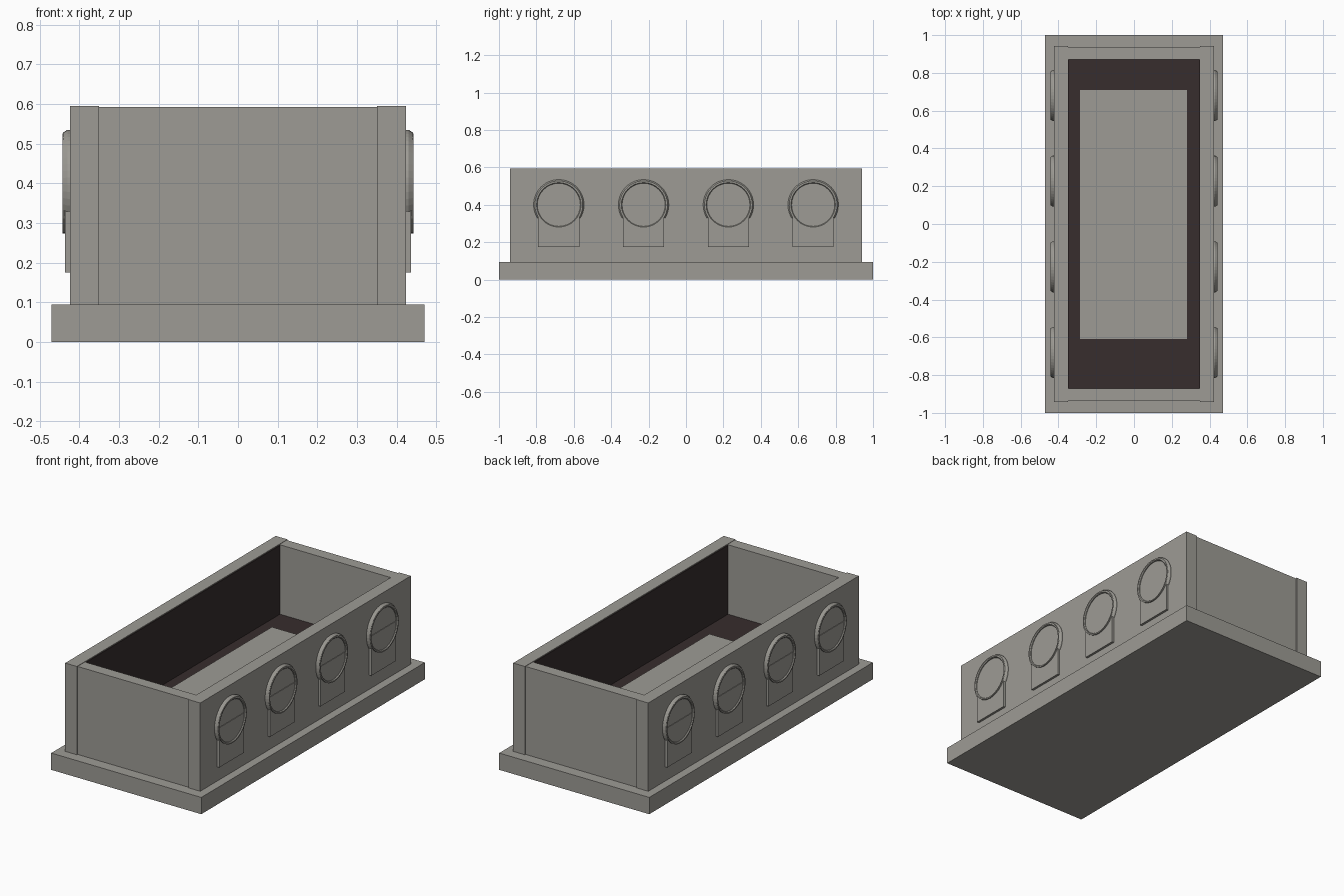
import bpy
import bmesh
from math import cos, sin, pi, radians

if "Cube" in bpy.data.objects:
    bpy.data.objects.remove(bpy.data.objects["Cube"])


def material(name, rgb):
    m = bpy.data.materials.new(name)
    m.use_nodes = True
    m.diffuse_color = (*rgb, 1)
    m.node_tree.nodes["Principled BSDF"].inputs["Base Color"].default_value = (*rgb, 1)
    return m


STONE = material("grey stone", (0.34, 0.33, 0.30))
SOIL = material("dark soil", (0.038, 0.026, 0.026))


def finish(name, bm, mat):
    bmesh.ops.recalc_face_normals(bm, faces=bm.faces)
    mesh = bpy.data.meshes.new(name)
    bm.to_mesh(mesh)
    bm.free()
    mesh.materials.append(mat)
    obj = bpy.data.objects.new(name, mesh)
    bpy.context.collection.objects.link(obj)
    return obj


def box(name, x, y, z, mat=STONE):
    """Box from (low, high) pairs."""
    bm = bmesh.new()
    bmesh.ops.create_cube(bm, size=1)
    for v in bm.verts:
        v.co = [(lo + hi) / 2 + c * (hi - lo) for c, (lo, hi) in zip(v.co, (x, y, z))]
    return finish(name, bm, mat)


def side_box(name, s, x, y, z, mat=STONE):
    return box(name, sorted((s * x[0], s * x[1])), y, z, mat)


def ring(name, s, cy, cz, profile, start, end, steps=32):
    """Sweep a (radius, x) profile round an axis along x; open arcs get caps."""
    bm = bmesh.new()
    full = end - start >= 360
    rows = []
    for i in range(steps if full else steps + 1):
        a = radians(start + (end - start) * i / steps)
        rows.append([bm.verts.new((s * x, cy + r * cos(a), cz + r * sin(a))) for r, x in profile])
    n = len(profile)
    for i in range(steps):
        a, b = rows[i], rows[(i + 1) % len(rows)]
        for j in range(n):
            k = (j + 1) % n
            bm.faces.new((a[j], a[k], b[k], b[j]))
    if not full:
        bm.faces.new(rows[0])
        bm.faces.new(rows[-1])
    return finish(name, bm, STONE)


def disc(name, s, cy, cz, r, x0, x1, steps=32):
    bm = bmesh.new()
    verts = [bm.verts.new((s * x0, cy + r * cos(2 * pi * i / steps), cz + r * sin(2 * pi * i / steps)))
             for i in range(steps)]
    face = bm.faces.new(verts)
    top = bmesh.ops.extrude_face_region(bm, geom=[face])["geom"]
    for v in top:
        if isinstance(v, bmesh.types.BMVert):
            v.co.x = s * x1
    return finish(name, bm, STONE)


# Plinth and planting bed
box("plinth", (-0.47, 0.47), (-1, 1), (0, 0.095))
box("soil_bed", (-0.35, 0.35), (-0.87, 0.87), (0.095, 0.2), SOIL)
box("bed_slab", (-0.285, 0.28), (-0.61, 0.71), (0.15, 0.205))

# Walls
for s, side in ((1, "left"), (-1, "right")):
    side_box(f"{side}_wall", s, (0.35, 0.423), (-0.942, 0.942), (0.095, 0.595))
    side_box(f"{side}_inner_lining", s, (0.346, 0.35), (-0.87, 0.87), (0.2, 0.59), SOIL)
    # Round medallions standing on rectangular plates
    for i in range(4):
        y = -0.68 + i * 0.4533
        tag = f"{side}_{i + 1}"
        side_box(f"medallion_plate_{tag}", s, (0.42, 0.436), (y - 0.11, y + 0.11), (0.175, 0.4))
        disc(f"medallion_disc_{tag}", s, y, 0.4, 0.118, 0.42, 0.433)
        ring(f"medallion_rim_{tag}", s, y, 0.4,
             ((0.115, 0.42), (0.115, 0.438), (0.119, 0.443), (0.126, 0.443), (0.126, 0.42)), 0, 360)
        ring(f"medallion_hood_{tag}", s, y, 0.4,
             ((0.124, 0.42), (0.124, 0.441), (0.128, 0.441), (0.135, 0.43), (0.135, 0.42)), -32, 212)
for s, end in ((-1, "front"), (1, "back")):
    box(f"{end}_wall", (-0.352, 0.352), sorted((s * 0.87, s * 0.936)), (0.095, 0.593))
